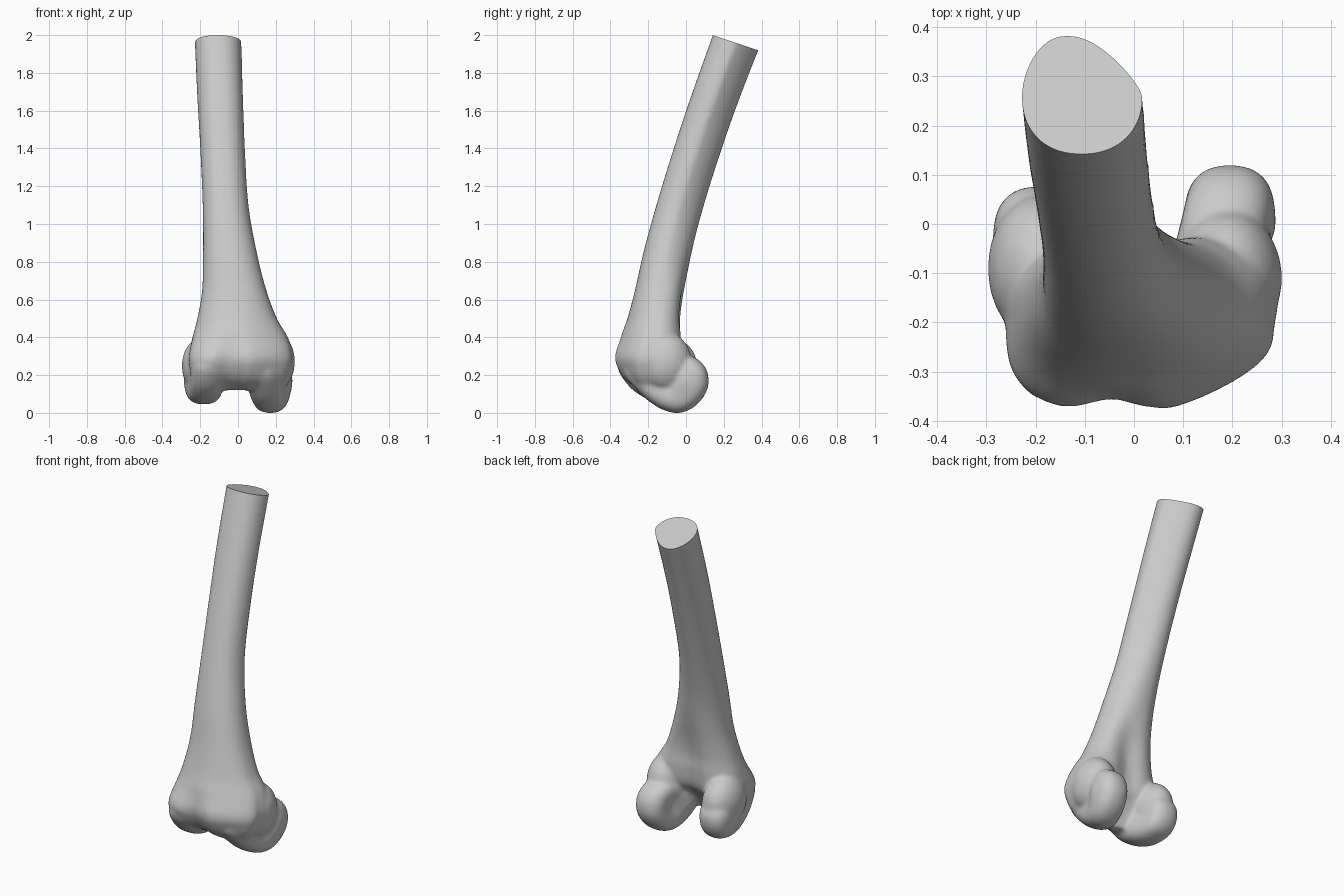
import bpy, bmesh, math
from mathutils import Vector

cube = bpy.data.objects.get("Cube")
if cube:
    bpy.data.objects.remove(cube, do_unlink=True)

bone = bpy.data.materials.new("bone_grey")
bone.use_nodes = True
GREY = (0.6, 0.6, 0.6, 1)
bone.diffuse_color = GREY
bone.node_tree.nodes["Principled BSDF"].inputs["Base Color"].default_value = GREY


def spline(pts, t, closed=False):
    """Catmull-Rom value at t, measured in control point steps."""
    n = len(pts)
    i = int(t) if closed else min(int(t), n - 2)
    f = t - i
    pick = (lambda k: pts[k % n]) if closed else (lambda k: pts[max(0, min(n - 1, k))])
    a, b, c, d = (pick(i + k) for k in (-1, 0, 1, 2))
    return [q + 0.5 * f * (r - p + f * (2*p - 5*q + 4*r - s + f * (3*(q - r) + s - p)))
            for p, q, r, s in zip(a, b, c, d)]


def loft(bm, rings):
    """Skin closed rings of points and cap both ends."""
    rows = [[bm.verts.new(p) for p in ring] for ring in rings]
    for lo, hi in zip(rows, rows[1:]):
        for i in range(len(lo)):
            j = (i + 1) % len(lo)
            bm.faces.new((lo[i], lo[j], hi[j], hi[i]))
    bm.faces.new(rows[0][::-1])
    bm.faces.new(rows[-1])


def power(v, e):
    return math.copysign(abs(v) ** e, v)


def ramp(v, start, end):
    """Smooth fade from 0 at start to 1 at end."""
    t = max(0, min(1, (v - start) / (end - start)))
    return t * t * (3 - 2 * t)


# Shaft stations: z, x min, x max, y front, y back, back taper, front slant
STATIONS = [
    (0.12, -0.22, 0.2, -0.25, -0.15, -0.1, 0.1),
    (0.17, -0.245, 0.24, -0.325, -0.12, -0.1, 0.2),
    (0.23, -0.255, 0.27, -0.37, -0.08, -0.1, 0.3),
    (0.3, -0.26, 0.285, -0.388, -0.03, -0.1, 0.3),
    (0.4, -0.24, 0.26, -0.348, -0.015, -0.1, 0.2),
    (0.5, -0.215, 0.205, -0.31, -0.015, -0.05, 0.1),
    (0.65, -0.19, 0.15, -0.27, 0, 0, 0),
    (0.85, -0.185, 0.1, -0.225, 0.03, 0.1, 0),
    (1.1, -0.187, 0.056, -0.157, 0.095, 0.2, 0),
    (1.4, -0.2, 0.037, -0.065, 0.19, 0.25, 0),
    (1.7, -0.217, 0.026, 0.035, 0.297, 0.3, 0),
    (2.1, -0.234, 0.014, 0.178, 0.455, 0.33, 0),
]


def section(row, count=64):
    z, x0, x1, y0, y1, taper, slant = row
    cx, cy, rx, ry = (x0 + x1) / 2, (y0 + y1) / 2, (x1 - x0) / 2, (y1 - y0) / 2
    low = ramp(z, 0.45, 0.27)
    ring = []
    for k in range(count):
        a = math.tau * k / count
        square = 0.9 - 0.2 * low
        c, s = power(math.cos(a), square), power(math.sin(a), square)
        back, front = max(0, s), max(0, -s)
        x = cx + rx * c * (1 - taper * back) - 0.1 * taper * back
        y = cy + ry * s + slant * front * max(0, x - 0.04)
        # kneecap groove in front, hollow behind the lower end
        y += 0.035 * low * front * math.exp(-((x + 0.04) / 0.07) ** 2)
        y -= 0.035 * ramp(z, 0.85, 0.45) * back * math.exp(-((x - 0.01) / 0.08) ** 2)
        ring.append((x, y, z))
    return ring


# Knuckle side outlines (y, z)
INNER = [(-0.33, 0.23), (-0.24, 0.1), (-0.13, 0.02), (-0.03, 0), (0.06, 0.045),
         (0.115, 0.13), (0.112, 0.22), (0.06, 0.285), (-0.04, 0.32), (-0.22, 0.34)]
OUTER = [(-0.36, 0.26), (-0.31, 0.15), (-0.21, 0.075), (-0.1, 0.045), (0.01, 0.065),
         (0.065, 0.13), (0.075, 0.21), (0.035, 0.27), (-0.05, 0.31), (-0.24, 0.34)]


def knuckle(bm, outline, x, half, splay):
    """Rounded slab with the given outline, splayed outwards to the rear."""
    n = len(outline)
    pts = [spline(outline, k * n / 60, True) for k in range(60)]
    cy, cz = (sum(p[i] for p in pts) / len(pts) for i in (0, 1))
    rings = []
    for k in range(25):
        a = math.pi * (k / 24 - 0.5) * 0.97
        off, size = half * power(math.sin(a), 0.9), math.cos(a) ** 0.42
        rings.append([(x + off + splay * y, cy + (y - cy) * size, cz + (z - cz) * size)
                      for y, z in pts])
    loft(bm, rings)


def bump(bm, centre, radii):
    """Ellipsoid swelling."""
    made = bmesh.ops.create_icosphere(bm, subdivisions=3, radius=1)["verts"]
    for v in made:
        v.co = Vector(centre) + Vector(a * b for a, b in zip(v.co, radii))


# Overlapping parts of the bone
bm = bmesh.new()
steps = 72
loft(bm, [section(spline(STATIONS, k * (len(STATIONS) - 1) / steps)) for k in range(steps + 1)])
knuckle(bm, INNER, 0.178, 0.094, 0.14)
knuckle(bm, OUTER, -0.188, 0.094, -0.08)
bump(bm, (0.19, -0.11, 0.27), (0.112, 0.14, 0.16))
bump(bm, (-0.19, -0.09, 0.25), (0.108, 0.15, 0.15))
bmesh.ops.recalc_face_normals(bm, faces=bm.faces)
mesh = bpy.data.meshes.new("thigh_bone")
bm.to_mesh(mesh)
bm.free()
obj = bpy.data.objects.new("thigh_bone", mesh)
bpy.context.collection.objects.link(obj)

# Fuse the parts into one skin
fuse = obj.modifiers.new("fuse", "REMESH")
fuse.mode = "VOXEL"
fuse.voxel_size = 0.01
soften = obj.modifiers.new("soften", "SMOOTH")
soften.factor = 0.5
soften.iterations = 10
fused = bpy.data.meshes.new_from_object(obj.evaluated_get(bpy.context.evaluated_depsgraph_get()))
obj.modifiers.clear()

# Slanted cut across the top of the shaft
bm = bmesh.new()
bm.from_mesh(fused)
cut = bmesh.ops.bisect_plane(bm, geom=bm.verts[:] + bm.edges[:] + bm.faces[:],
                             plane_co=(0, 0.14, 2), plane_no=(0, 0.08, 0.24), clear_outer=True)
rim = [e for e in cut["geom_cut"] if isinstance(e, bmesh.types.BMEdge)]
bmesh.ops.holes_fill(bm, edges=rim, sides=0)
bmesh.ops.recalc_face_normals(bm, faces=bm.faces)
low = min(v.co.z for v in bm.verts)
bmesh.ops.translate(bm, verts=bm.verts, vec=(0, 0, -low))
bm.to_mesh(fused)
bm.free()
obj.data = fused
fused.name = "thigh_bone"
fused.materials.clear()
fused.materials.append(bone)

bpy.context.view_layer.objects.active = obj
obj.select_set(True)
bpy.ops.object.shade_smooth_by_angle(angle=math.radians(45))
